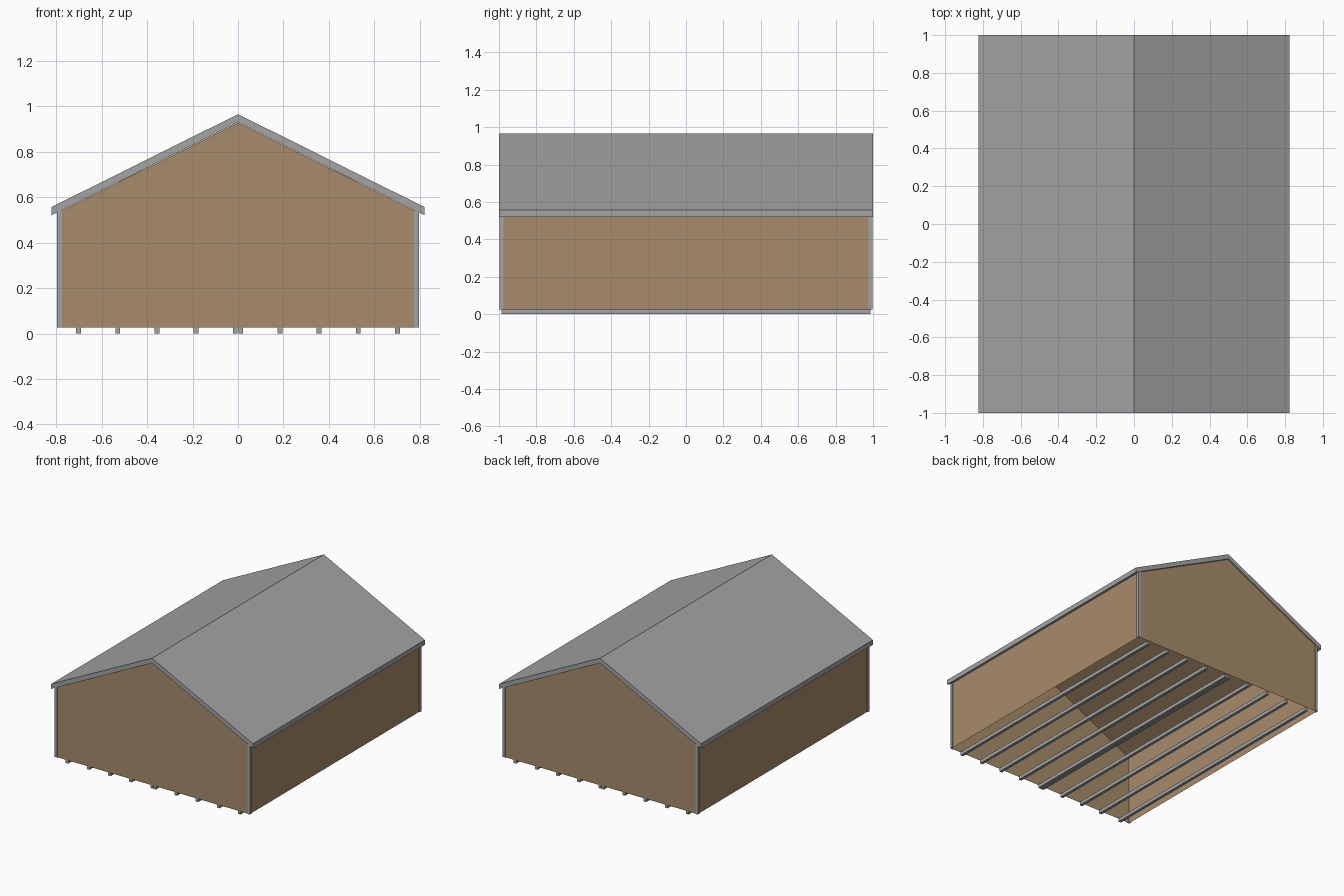
import bpy, bmesh

if "Cube" in bpy.data.objects:
    bpy.data.objects.remove(bpy.data.objects["Cube"])


def material(name, rgb):
    m = bpy.data.materials.new(name)
    m.diffuse_color = (*rgb, 1.0)
    m.use_nodes = True
    m.node_tree.nodes["Principled BSDF"].inputs["Base Color"].default_value = m.diffuse_color
    return m


GREY = material("roof grey", (0.37, 0.37, 0.37))
STEEL = material("steel grey", (0.36, 0.37, 0.38))
BROWN = material("wall brown", (0.39, 0.26, 0.145))


def prism(name, pts, a, b, mat, axis="Y", skip=None):
    """Extrude a profile from a to b; axis Y uses (x, z) points, Z uses (x, y).
    skip leaves out one side so the solid stays open there."""
    bm = bmesh.new()

    def place(p, d):
        return (p[0], d, p[1]) if axis == "Y" else (p[0], p[1], d)

    lo = [bm.verts.new(place(p, a)) for p in pts]
    hi = [bm.verts.new(place(p, b)) for p in pts]
    n = len(pts)
    bm.faces.new(lo)
    bm.faces.new(hi[::-1])
    for i in range(n):
        if i != skip:
            j = (i + 1) % n
            bm.faces.new((lo[j], lo[i], hi[i], hi[j]))
    bmesh.ops.recalc_face_normals(bm, faces=bm.faces)
    me = bpy.data.meshes.new(name)
    bm.to_mesh(me)
    bm.free()
    me.materials.append(mat)
    ob = bpy.data.objects.new(name, me)
    bpy.context.collection.objects.link(ob)
    return ob


SLOPE = 0.498
FLOOR = 0.026


def under(x):
    """Height of the roof underside at x."""
    return 0.93 - SLOPE * abs(x)


# Gabled wall shell with ceiling, open at the bottom (side 0)
W = 0.79
prism("walls", [(-W, FLOOR), (W, FLOOR), (W, under(W) - 0.002),
                (0, 0.928), (-W, under(W) - 0.002)],
      -0.992, 0.992, BROWN, skip=0)

# Gabled roof slab
E = 0.822
prism("roof", [(-E, under(E)), (0, 0.93), (E, under(E)),
               (E, under(E) + 0.036), (0, 0.966), (-E, under(E) + 0.036)],
      -1.0, 1.0, GREY)

# Angle trims wrapped round the four corners
X, Y = 0.796, 0.997
angle = [(X, Y), (X - 0.02, Y), (X - 0.02, 0.992), (W, 0.992),
         (W, Y - 0.02), (X, Y - 0.02)]
for sx, side in ((-1, "left"), (1, "right")):
    for sy, end in ((-1, "front"), (1, "back")):
        prism(f"{end}_{side}_corner_trim", [(sx * x, sy * y) for x, y in angle],
              FLOOR, 0.542, STEEL, axis="Z")

# Floor runners: five under each half, meeting at the middle
for s, side in ((-1, "left"), (1, "right")):
    for i in range(5):
        c, h = s * (0.012 + 0.1725 * i), 0.0105
        prism(f"{side}_runner_{i + 1}",
              [(c - h, 0), (c + h, 0), (c + h, FLOOR), (c - h, FLOOR)],
              -0.987, 0.987, STEEL)
